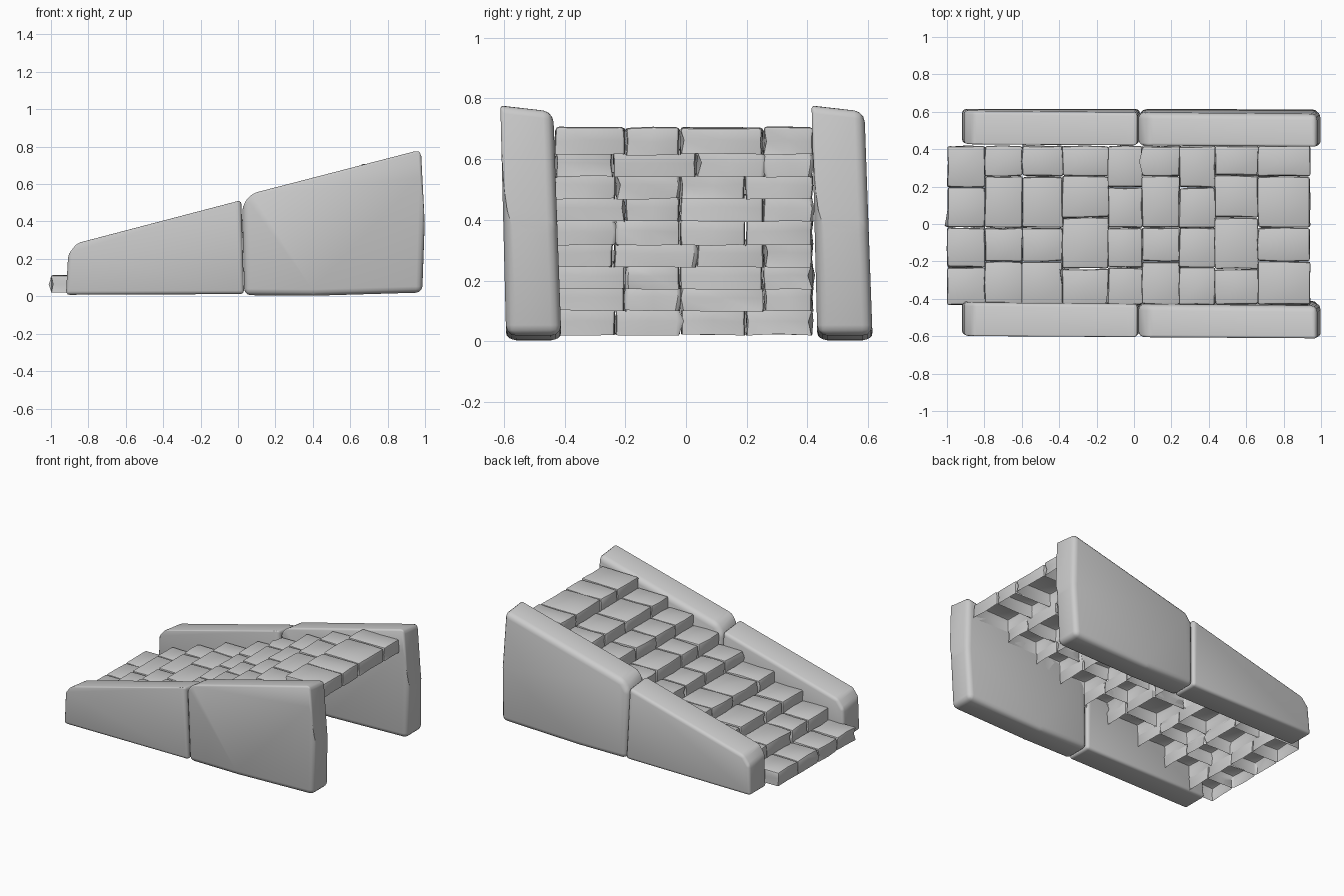
import bpy, bmesh, random
from mathutils import Vector

if "Cube" in bpy.data.objects:
    bpy.data.objects.remove(bpy.data.objects["Cube"])

random.seed(4)


def finish(bm, name, smooth_angle=0.6):
    me = bpy.data.meshes.new(name)
    bm.to_mesh(me)
    bm.free()
    ob = bpy.data.objects.new(name, me)
    bpy.context.collection.objects.link(ob)
    return ob


def smooth(ob, angle=0.6):
    bpy.ops.object.select_all(action='DESELECT')
    ob.select_set(True)
    bpy.context.view_layer.objects.active = ob
    bpy.ops.object.convert(target='MESH')
    bpy.ops.object.shade_smooth_by_angle(angle=angle)


# Side wall slab: profile in x/z, leaning slightly across its thickness
def wall_stone(name, profile, shift):
    bm = bmesh.new()
    weight = bm.edges.layers.float.new('bevel_weight_edge')
    near, far = [], []
    for x, z in profile:
        near.append(bm.verts.new((x, -0.592 - 0.025 * z + shift, z)))
        far.append(bm.verts.new((x, -0.410 - 0.035 * z + shift, z - 0.02 * (z > 0.1))))
    n = len(profile)
    bm.faces.new(near)
    bm.faces.new(far[::-1])
    for i in range(n):
        j = (i + 1) % n
        bm.faces.new((near[i], near[j], far[j], far[i]))
    bmesh.ops.recalc_face_normals(bm, faces=bm.faces)
    for e in bm.edges:
        a, b = e.verts
        on_near = a in near and b in near
        high = min(a.co.z, b.co.z) > 0.1
        e[weight] = 0.3 if on_near and high else 0.75
    ob = finish(bm, name)
    bev = ob.modifiers.new('rounded_edges', 'BEVEL')
    bev.limit_method = 'WEIGHT'
    bev.width = 0.045
    bev.segments = 3
    smooth(ob, 0.7)


low = [(-0.92, 0.008), (0.032, 0.012), (0.018, 0.515), (-0.02, 0.505), (-0.86, 0.285), (-0.908, 0.225)]
high = [(0.034, 0.006), (0.4, 0.003), (0.985, 0.02), (0.998, 0.4), (0.978, 0.785), (0.07, 0.55), (0.022, 0.485)]
for side, shift in (('front', 0.0), ('back', 1.025)):
    wall_stone('low_wall_' + side, low, shift)
    wall_stone('high_wall_' + side, high, shift)

# Steps: nine rows of worn bricks, open underneath
edges_x = [-1.0, -0.80, -0.60, -0.385, -0.14, 0.04, 0.24, 0.43, 0.66, 0.937]
tops = [0.112, 0.19, 0.262, 0.335, 0.407, 0.485, 0.56, 0.632, 0.705]
joints = {'A': (-0.2, -0.02, 0.255), 'B': (-0.232, -0.02, 0.195), 'C': (-0.24, 0.035, 0.258)}


def add_brick(bm, x0, x1, y0, y1, z0, z1):
    b = bmesh.new()
    bmesh.ops.create_cube(b, size=1)
    for v in b.verts:
        s = v.co + Vector((0.5, 0.5, 0.5))
        v.co = (x0 + s.x * (x1 - x0), y0 + s.y * (y1 - y0), z0 + s.z * (z1 - z0))
    b.faces.ensure_lookup_table()
    bottom = [f for f in b.faces if f.normal.z < -0.5 or
              all(abs(v.co.z - z0) < 1e-5 for v in f.verts)]
    bmesh.ops.delete(b, geom=bottom, context='FACES_ONLY')
    bmesh.ops.subdivide_edges(b, edges=b.edges[:], cuts=1, use_grid_fill=True)
    for v in b.verts:
        v.co += Vector((random.uniform(-.004, .004), random.uniform(-.004, .004),
                        random.uniform(-.003, .003)))
    sharp = [e for e in b.edges if len(e.link_faces) == 2 and e.calc_face_angle() > 0.8]
    bmesh.ops.bevel(b, geom=sharp, offset=0.011, segments=2, profile=0.5, affect='EDGES')
    tmp = bpy.data.meshes.new('brick_tmp')
    b.to_mesh(tmp)
    b.free()
    bm.from_mesh(tmp)
    bpy.data.meshes.remove(tmp)


for row, kind in enumerate('BAACBABCA'):
    bm = bmesh.new()
    ys = (-0.432,) + joints[kind] + (0.418,)
    for y0, y1 in zip(ys, ys[1:]):
        add_brick(bm, edges_x[row] + 0.002, edges_x[row + 1] + 0.004,
                  y0 + 0.002, y1 - 0.002, tops[row] - 0.09, tops[row])
    smooth(finish(bm, 'step_row_%d' % (row + 1)))
